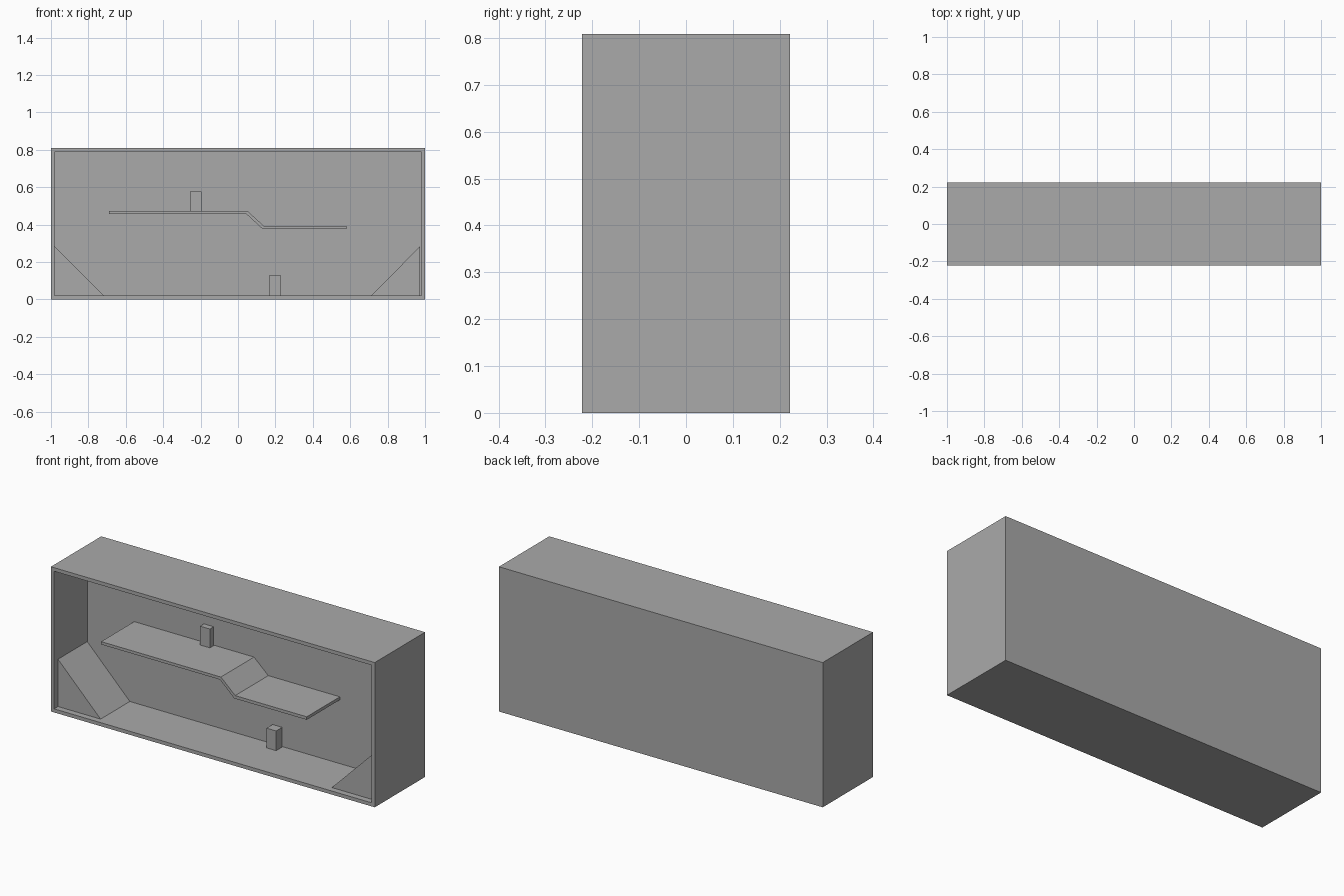
import bpy
import bmesh
from mathutils import Vector

default = bpy.data.objects.get("Cube")
if default:
    bpy.data.objects.remove(default, do_unlink=True)

# One plain grey for everything
GREY = (0.4, 0.4, 0.4, 1.0)
grey = bpy.data.materials.new("plain_grey")
grey.use_nodes = True
grey.diffuse_color = GREY
grey.node_tree.nodes["Principled BSDF"].inputs["Base Color"].default_value = GREY

FRONT, BACK = -0.222, 0.222
HEIGHT = 0.808
WALL = 0.02
INNER_BACK = 0.07      # front surface of the thick back panel
RAMP_FRONT = -0.188


def finish(name, bm):
    bmesh.ops.recalc_face_normals(bm, faces=bm.faces)
    mesh = bpy.data.meshes.new(name)
    bm.to_mesh(mesh)
    bm.free()
    mesh.materials.append(grey)
    obj = bpy.data.objects.new(name, mesh)
    bpy.context.collection.objects.link(obj)
    return obj


def prism(name, outline, y0, y1):
    """Extrude an (x, z) outline from y0 to y1."""
    bm = bmesh.new()
    face = bm.faces.new([bm.verts.new((x, y0, z)) for x, z in outline])
    moved = bmesh.ops.extrude_face_region(bm, geom=[face])["geom"]
    verts = [v for v in moved if isinstance(v, bmesh.types.BMVert)]
    bmesh.ops.translate(bm, verts=verts, vec=Vector((0, y1 - y0, 0)))
    return finish(name, bm)


def block(name, x0, x1, z0, z1, y0, y1):
    return prism(name, [(x0, z0), (x1, z0), (x1, z1), (x0, z1)], y0, y1)


# Open-fronted case: a box whose front is inset and pushed back
bm = bmesh.new()
bmesh.ops.create_cube(bm, size=1)
bmesh.ops.scale(bm, verts=bm.verts, vec=(2, BACK - FRONT, HEIGHT))
bmesh.ops.translate(bm, verts=bm.verts, vec=(0, 0, HEIGHT / 2))
bm.normal_update()
front = min(bm.faces, key=lambda f: f.calc_center_median().y)
bmesh.ops.inset_region(bm, faces=[front], thickness=WALL, use_even_offset=True)
moved = bmesh.ops.extrude_face_region(bm, geom=[front])["geom"]
if front.is_valid:
    bmesh.ops.delete(bm, geom=[front], context="FACES_ONLY")
verts = [v for v in moved if isinstance(v, bmesh.types.BMVert)]
bmesh.ops.translate(bm, verts=verts, vec=(0, INNER_BACK - FRONT, 0))
finish("case", bm)

# Corner ramps
prism("left_ramp", [(0.711, WALL), (0.972, WALL), (0.972, 0.282)],
      RAMP_FRONT, INNER_BACK)
prism("right_ramp", [(-0.717, WALL), (-0.98, WALL), (-0.98, 0.284)],
      RAMP_FRONT, INNER_BACK)

# Stepped shelf
top = [(-0.69, 0.473), (0.05, 0.473), (0.138, 0.393), (0.58, 0.393)]
under = [(0.58, 0.376), (0.132, 0.376), (0.044, 0.457), (-0.69, 0.457)]
prism("stepped_shelf", top + under, FRONT, INNER_BACK)

# Small upright posts
block("shelf_post", -0.257, -0.196, 0.473, 0.578, 0.032, 0.066)
block("floor_post", 0.168, 0.227, WALL, 0.13, 0.012, 0.065)
